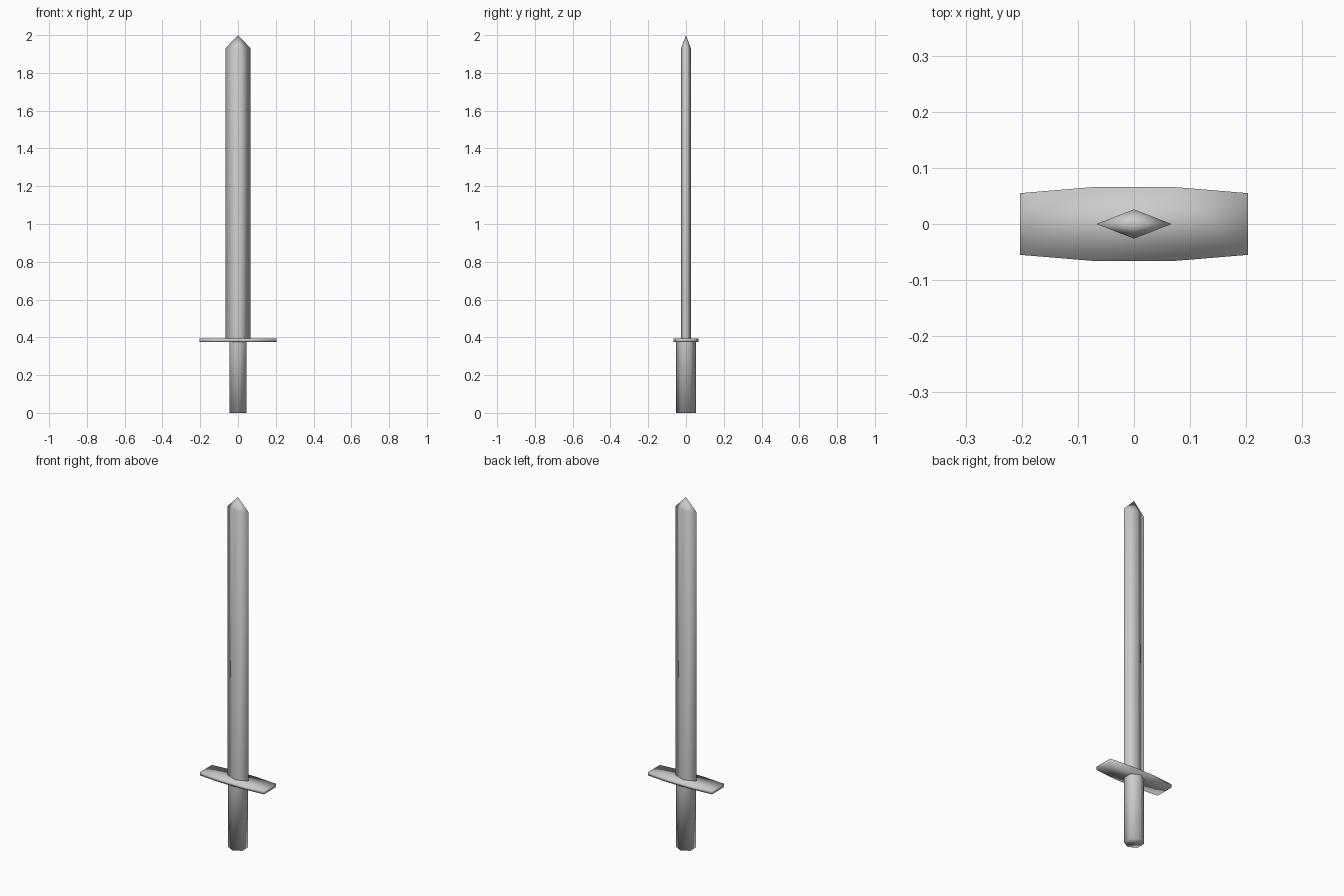
import bpy, bmesh
from math import cos, sin, pi

if "Cube" in bpy.data.objects:
    bpy.data.objects.remove(bpy.data.objects["Cube"])


def prism(name, outline, z0, z1, tip=None, cap_low=True, cap_high=True):
    """Extrude a flat outline from z0 to z1, with optional caps or a pointed top."""
    bm = bmesh.new()
    low = [bm.verts.new((x, y, z0)) for x, y in outline]
    high = [bm.verts.new((x, y, z1)) for x, y in outline]
    apex = bm.verts.new((0, 0, tip)) if tip else None
    if cap_low:
        bm.faces.new(low[::-1])
    if cap_high and not apex:
        bm.faces.new(high)
    n = len(outline)
    for i in range(n):
        j = (i + 1) % n
        bm.faces.new((low[i], low[j], high[j], high[i]))
        if apex:
            bm.faces.new((high[i], high[j], apex))
    for f in bm.faces:
        f.smooth = True
    mesh = bpy.data.meshes.new(name)
    bm.to_mesh(mesh)
    bm.free()
    obj = bpy.data.objects.new(name, mesh)
    bpy.context.collection.objects.link(obj)
    return obj


# Hexagonal grip, corners facing front and back, open where it meets the guard
r = 0.052
grip = [(r * cos(pi / 2 + i * pi / 3), r * sin(pi / 2 + i * pi / 3)) for i in range(6)]
prism("grip", grip, 0.0, 0.376, cap_high=False)

# Crossguard plate, tapering slightly towards its ends
side = [(0.07, -0.066), (0.203, -0.055), (0.203, 0.055), (0.07, 0.066)]
guard = side + [(-x, -y) for x, y in side]
prism("crossguard", guard, 0.376, 0.394)

# Diamond-section blade with a pointed tip, open where it meets the guard
diamond = [(0.067, 0), (0, 0.026), (-0.067, 0), (0, -0.026)]
prism("blade", diamond, 0.394, 1.93, tip=2.0, cap_low=False)
